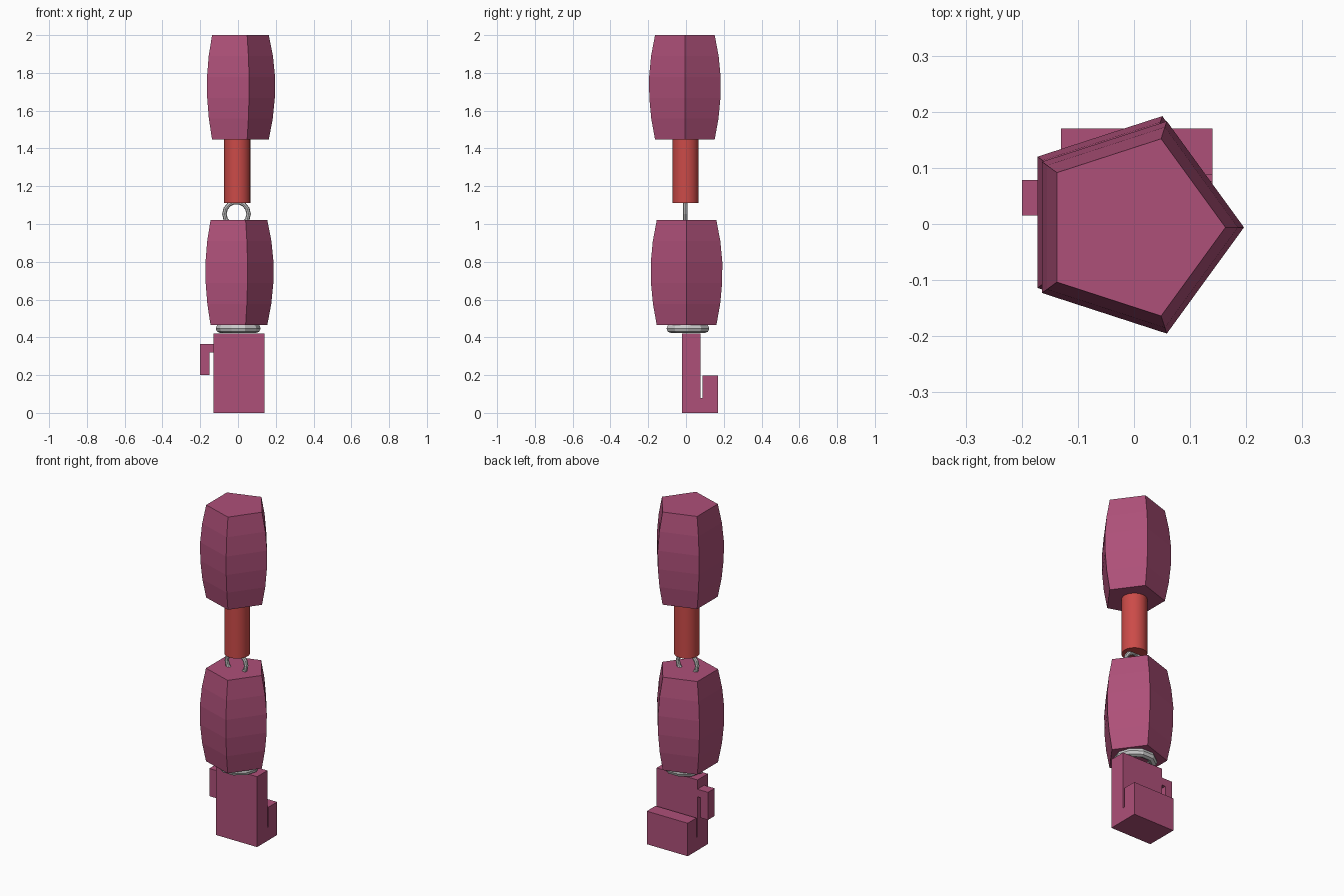
import bpy, bmesh, math
from mathutils import Vector

if "Cube" in bpy.data.objects:
    bpy.data.objects.remove(bpy.data.objects["Cube"])


def material(name, rgb):
    m = bpy.data.materials.new(name)
    m.diffuse_color = (*rgb, 1)
    m.use_nodes = True
    m.node_tree.nodes["Principled BSDF"].inputs["Base Color"].default_value = m.diffuse_color
    return m


PURPLE = material("purple", (0.42, 0.08, 0.19))
RED = material("red", (0.60, 0.07, 0.065))


def finish(name, bm, mat=None, smooth=False):
    bmesh.ops.recalc_face_normals(bm, faces=bm.faces)
    me = bpy.data.meshes.new(name)
    bm.to_mesh(me)
    bm.free()
    ob = bpy.data.objects.new(name, me)
    bpy.context.collection.objects.link(ob)
    if mat:
        me.materials.append(mat)
    if smooth:
        bpy.context.view_layer.objects.active = ob
        ob.select_set(True)
        bpy.ops.object.shade_smooth_by_angle(angle=math.radians(40))
        ob.select_set(False)
    return ob


def stack(name, cx, cy, rings, sides, mat, smooth=False):
    """Capped column made of (radius, z) rings."""
    bm = bmesh.new()
    loops = [[bm.verts.new((cx + r * math.cos(math.tau * i / sides),
                            cy + r * math.sin(math.tau * i / sides), z))
              for i in range(sides)] for r, z in rings]
    for a, b in zip(loops, loops[1:]):
        for i in range(sides):
            j = (i + 1) % sides
            bm.faces.new((a[i], a[j], b[j], b[i]))
    bm.faces.new(loops[0][::-1])
    bm.faces.new(loops[-1])
    return finish(name, bm, mat, smooth)


def extrude(name, points, depth, mat):
    """Closed flat outline pushed along the depth vector."""
    bm = bmesh.new()
    face = bm.faces.new([bm.verts.new(p) for p in points])
    new = bmesh.ops.extrude_face_region(bm, geom=[face], use_keep_orig=True)
    moved = [g for g in new["geom"] if isinstance(g, bmesh.types.BMVert)]
    bmesh.ops.translate(bm, verts=moved, vec=Vector(depth))
    return finish(name, bm, mat)


def torus(name, loc, rot, major, minor, seg, minor_seg):
    bpy.ops.mesh.primitive_torus_add(location=loc, rotation=rot, major_radius=major,
                                     minor_radius=minor, major_segments=seg,
                                     minor_segments=minor_seg)
    bpy.context.object.name = name


# Two five-sided bulging beads
BULGE = (0.166, 0.187, 0.198, 0.199, 0.188, 0.166)
for name, cx, cy, z0, z1 in (("upper_bead", -0.003, -0.006, 1.447, 2.0),
                             ("lower_bead", -0.011, 0.003, 0.465, 1.02)):
    rings = [(r, z0 + (z1 - z0) * k / 5) for k, r in enumerate(BULGE)]
    stack(name, cx, cy, rings, 5, PURPLE)

# Red rod between the beads
stack("rod", -0.004, -0.002, [(0.069, 1.112), (0.069, 1.45)], 32, RED, True)

# Wire loop joining rod and lower bead
torus("wire_loop", (-0.008, -0.003, 1.053), (math.pi / 2, 0, 0), 0.064, 0.012, 14, 8)

# Flat ring under the lower bead
torus("ring", (0.001, 0.01, 0.447), (0, 0, 0), 0.095, 0.024, 10, 8)

# Wide clip body with upturned lip at the back
clip = [(-0.02, 0), (0.17, 0), (0.17, 0.197), (0.087, 0.197),
        (0.087, 0.08), (0.077, 0.08), (0.077, 0.42), (-0.02, 0.42)]
extrude("clip_body", [(-0.13, y, z) for y, z in clip], (0.27, 0, 0), PURPLE)

# Small downturned hook on the left side
hook = [(-0.13, 0.365), (-0.2, 0.365), (-0.2, 0.2), (-0.152, 0.2),
        (-0.152, 0.32), (-0.13, 0.32)]
extrude("side_hook", [(x, 0.015, z) for x, z in hook], (0, 0.063, 0), PURPLE)
